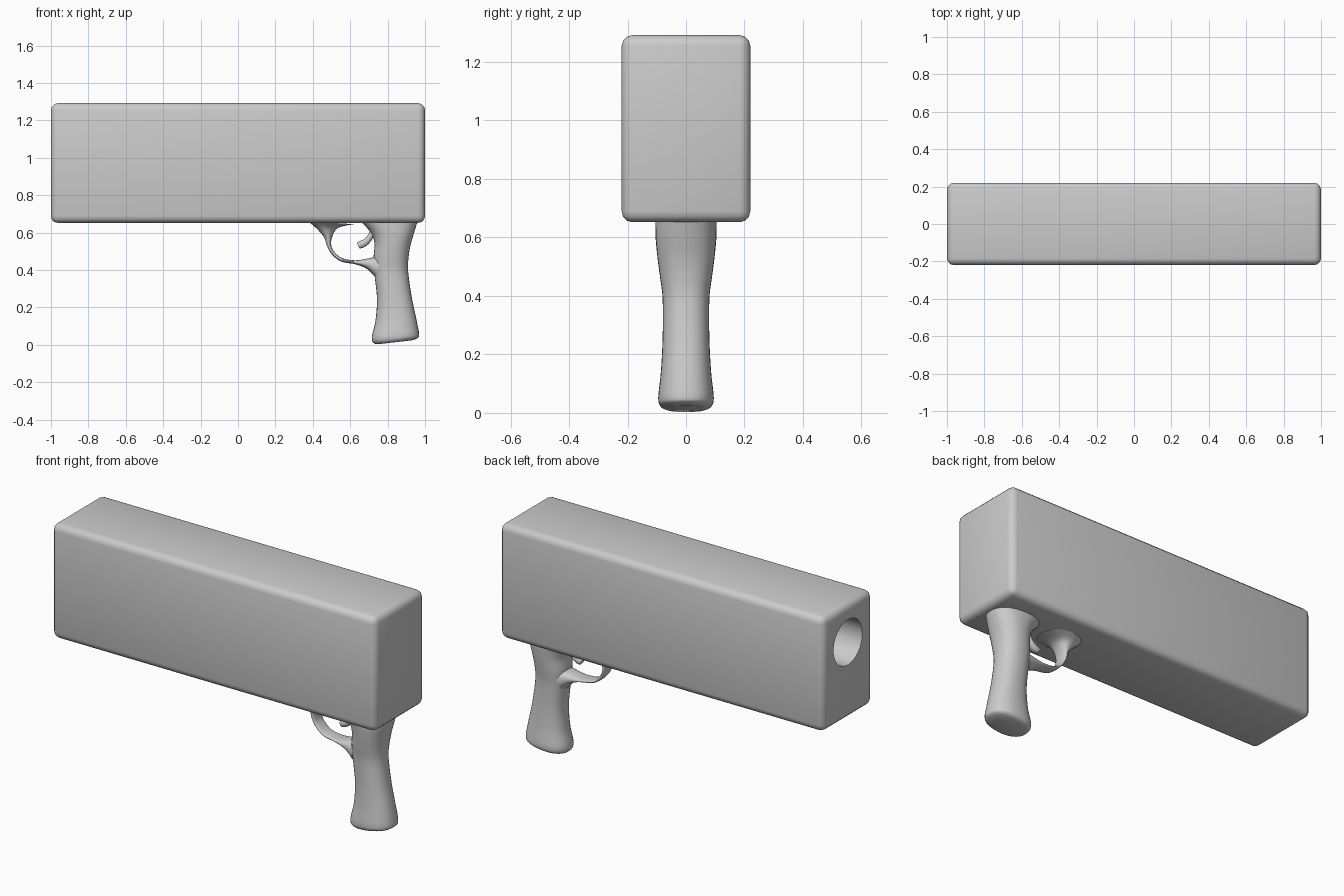
import bpy, math
from mathutils import Vector

if "Cube" in bpy.data.objects:
    bpy.data.objects.remove(bpy.data.objects["Cube"])


def smooth(obj, angle=35):
    bpy.ops.object.select_all(action='DESELECT')
    obj.select_set(True)
    bpy.context.view_layer.objects.active = obj
    bpy.ops.object.shade_smooth_by_angle(angle=math.radians(angle))


def catmull(a, b, c, d, t):
    return [0.5 * (2 * q + (r - p) * t + (2 * p - 5 * q + 4 * r - s) * t * t
                   + (3 * q - p - 3 * r + s) * t ** 3)
            for p, q, r, s in zip(a, b, c, d)]


def loft(name, sections, ring=32, steps=5, power=2.3):
    """Skin through sections (x0, z0, x1, z1, half width in y)."""
    s = [sections[0]] + sections + [sections[-1]]
    rows = [catmull(*s[i:i + 4], k / steps)
            for i in range(len(sections) - 1) for k in range(steps)]
    rows.append(sections[-1])
    verts, faces = [], []
    for x0, z0, x1, z1, w in rows:
        p, q = Vector((x0, 0, z0)), Vector((x1, 0, z1))
        for k in range(ring):
            a = 2 * math.pi * k / ring
            c, d = math.cos(a), math.sin(a)
            u = math.copysign(abs(c) ** (2 / power), c)
            v = math.copysign(abs(d) ** (2 / power), d)
            verts.append((p + q) / 2 + (q - p) / 2 * u + Vector((0, w * v, 0)))
    for i in range(len(rows) - 1):
        for k in range(ring):
            n = (k + 1) % ring
            faces.append((i * ring + k, i * ring + n,
                          (i + 1) * ring + n, (i + 1) * ring + k))
    last = (len(rows) - 1) * ring
    faces += [tuple(reversed(range(ring))), tuple(range(last, last + ring))]
    mesh = bpy.data.meshes.new(name)
    mesh.from_pydata(verts, [], faces)
    obj = bpy.data.objects.new(name, mesh)
    bpy.context.collection.objects.link(obj)
    # consistent outward normals
    bpy.context.view_layer.objects.active = obj
    bpy.ops.object.select_all(action='DESELECT')
    obj.select_set(True)
    bpy.ops.object.mode_set(mode='EDIT')
    bpy.ops.mesh.select_all(action='SELECT')
    bpy.ops.mesh.normals_make_consistent(inside=False)
    bpy.ops.object.mode_set(mode='OBJECT')
    smooth(obj, 50)
    return obj


# Main body: rounded box
bpy.ops.mesh.primitive_cube_add(size=1, location=(0, 0, 0.972))
body = bpy.context.object
body.name = "body"
body.scale = (2, 0.44, 0.64)
bpy.ops.object.transform_apply(location=False, rotation=False, scale=True)
bevel = body.modifiers.new("round_edges", 'BEVEL')
bevel.width = 0.037
bevel.segments = 3
bpy.ops.object.modifier_apply(modifier=bevel.name)

# Bore in the -x end
bpy.ops.mesh.primitive_cylinder_add(vertices=32, radius=0.127, depth=1.4,
                                    location=(-0.9, 0, 1.08),
                                    rotation=(0, math.pi / 2, 0))
cutter = bpy.context.object
cutter.name = "bore_cutter"
cut = body.modifiers.new("bore", 'BOOLEAN')
cut.operation = 'DIFFERENCE'
cut.solver = 'EXACT'
cut.object = cutter
bpy.context.view_layer.objects.active = body
bpy.ops.object.modifier_apply(modifier=cut.name)
bpy.data.objects.remove(cutter)
smooth(body)

# Hand grip, front edge to back edge, top to bottom
loft("grip", [
    (.655, .66, .96, .66, .105),
    (.71, .60, .942, .60, .104),
    (.73, .54, .922, .53, .098),
    (.725, .47, .911, .46, .089),
    (.728, .39, .910, .39, .080),
    (.743, .25, .928, .26, .080),
    (.735, .13, .951, .15, .086),
    (.716, .045, .968, .060, .095),
    (.722, .012, .960, .036, .088),
    (.745, .003, .93, .024, .068),
])

# Trigger guard, outer edge to inner edge, sweeping back to the grip
loft("trigger_guard", [
    (.375, .66, .62, .645, .10),
    (.42, .622, .535, .625, .065),
    (.46, .575, .503, .575, .045),
    (.475, .53, .499, .53, .040),
    (.502, .483, .517, .495, .038),
    (.552, .445, .560, .462, .038),
    (.63, .430, .63, .452, .042),
    (.69, .405, .70, .463, .052),
    (.735, .36, .77, .48, .065),
])

# Trigger
loft("trigger", [
    (.695, .655, .745, .655, .026),
    (.702, .605, .735, .600, .024),
    (.678, .568, .708, .550, .022),
    (.652, .555, .675, .522, .021),
    (.634, .545, .650, .515, .018),
], ring=16)
